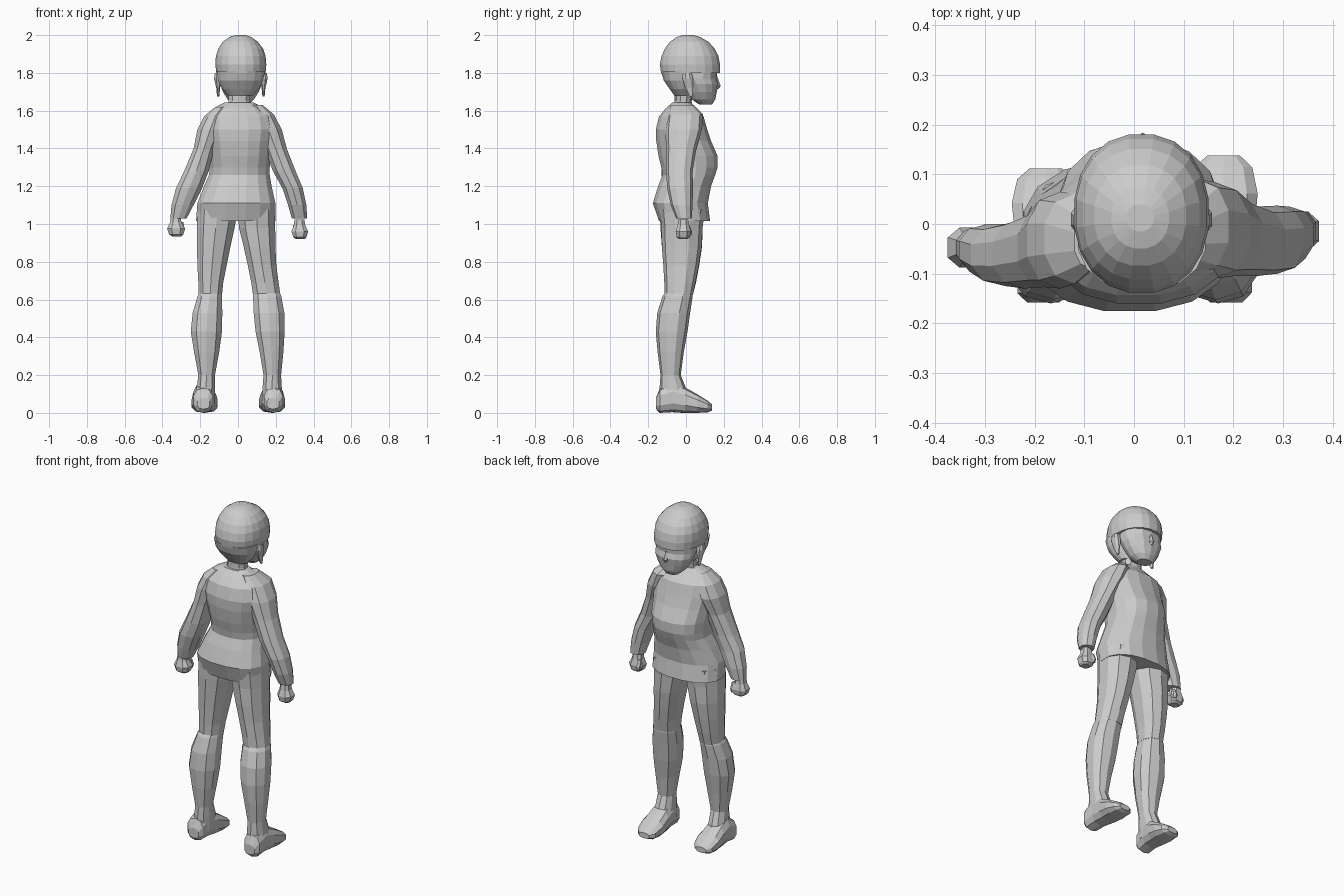
import bpy, bmesh, math


def loft(name, rings, n=10, axis='z', p=2.2, cap=True):
    """Skin rounded rings (t, x0, x1, u0, u1) stacked along z or y."""
    bm = bmesh.new()
    loops = []
    for t, x0, x1, u0, u1 in rings:
        loop = []
        for i in range(n):
            a = 2 * math.pi * (i + 0.5) / n
            c, s = math.cos(a), math.sin(a)
            c = math.copysign(abs(c) ** (2 / p), c)
            s = math.copysign(abs(s) ** (2 / p), s)
            x = (x0 + x1) / 2 + c * (x1 - x0) / 2 / math.cos(math.pi / n) ** (2 / p)
            u = (u0 + u1) / 2 + s * (u1 - u0) / 2
            loop.append(bm.verts.new((x, u, t) if axis == 'z' else (x, t, u)))
        loops.append(loop)
    for a, b in zip(loops, loops[1:]):
        for i in range(n):
            j = (i + 1) % n
            bm.faces.new((a[i], a[j], b[j], b[i]))
    if cap:
        bm.faces.new(loops[0])
        bm.faces.new(loops[-1])
    bmesh.ops.recalc_face_normals(bm, faces=bm.faces)
    me = bpy.data.meshes.new(name)
    bm.to_mesh(me)
    bm.free()
    ob = bpy.data.objects.new(name, me)
    bpy.context.collection.objects.link(ob)
    return ob


# Hair cap, with a fringe over the eyes
loft("hair_cap", [
    (2.0, -.015, .04, -.015, .04), (1.99, -.045, .07, -.05, .075),
    (1.965, -.08, .105, -.085, .12), (1.93, -.103, .132, -.113, .152),
    (1.89, -.117, .146, -.131, .173), (1.845, -.12, .15, -.14, .182),
    (1.80, -.115, .146, -.134, .182)], 20)
# Back hair tapering to the nape
loft("back_hair", [
    (1.81, -.113, .144, -.135, .08), (1.76, -.105, .132, -.119, .05),
    (1.715, -.085, .11, -.088, .035), (1.68, -.055, .078, -.062, .03)], 16)
# Face and jaw
loft("face", [
    (1.82, -.10, .132, -.03, .168), (1.77, -.10, .13, -.03, .162),
    (1.74, -.096, .126, -.01, .171), (1.70, -.08, .11, .01, .163),
    (1.66, -.055, .085, .03, .155), (1.633, -.025, .055, .07, .138)], 14)
loft("nose", [(1.78, .01, .022, .14, .166), (1.73, .003, .032, .14, .184),
              (1.715, .007, .028, .14, .172)], 6)

# Ears
for side, x in (("left", -.105), ("right", .135)):
    d = -.022 if x < 0 else .022
    lo, hi = min(x - d, x + d), max(x - d, x + d)
    loft(side + "_ear", [(1.675, x - .006, x + .006, .02, .035),
                         (1.72, lo + .012, hi - .012, -.005, .04),
                         (1.77, lo, hi, -.022, .04),
                         (1.80, lo + .005, hi - .005, -.015, .03)], 8)

# Neck
loft("neck", [(1.60, -.06, .07, -.07, .035), (1.65, -.05, .062, -.06, .03),
              (1.73, -.05, .07, -.06, .05)], 10)

# Shirt body
loft("shirt", [
    (1.642, -.075, .085, -.075, .03), (1.615, -.125, .135, -.105, .05),
    (1.57, -.165, .18, -.145, .095), (1.50, -.175, .195, -.162, .115),
    (1.44, -.165, .185, -.16, .135), (1.36, -.155, .175, -.148, .17),
    (1.30, -.15, .168, -.133, .17), (1.26, -.153, .168, -.126, .157),
    (1.20, -.18, .178, -.15, .135), (1.11, -.215, .198, -.178, .118),
    (1.015, -.222, .198, -.145, .13)], 16, p=2.3)

# Sleeves
loft("left_sleeve", [
    (1.62, -.12, -.05, -.09, .02), (1.57, -.18, -.06, -.12, .06),
    (1.50, -.215, -.08, -.13, .065), (1.40, -.235, -.125, -.127, .03),
    (1.28, -.285, -.155, -.13, .01), (1.19, -.328, -.19, -.125, .0),
    (1.10, -.352, -.235, -.105, .0), (1.03, -.358, -.272, -.085, -.008)])
loft("right_sleeve", [
    (1.63, .06, .13, -.08, .04), (1.58, .07, .19, -.10, .09),
    (1.50, .09, .232, -.11, .085), (1.40, .14, .258, -.105, .055),
    (1.28, .185, .305, -.105, .035), (1.19, .235, .343, -.10, .037),
    (1.10, .265, .362, -.08, .035), (1.03, .285, .366, -.052, .03)])

# Fists with thumbs
for side, x0, x1, y, z in (("left", -.375, -.28, -.045, 0), ("right", .283, .372, -.012, -.015)):
    m = (x0 + x1) / 2
    loft(side + "_hand", [(1.04 + z, m - .028, m + .024, y - .03, y + .025),
                          (1.01 + z, m - .032, m + .028, y - .034, y + .03),
                          (.975 + z, x0, x1, y - .045, y + .04),
                          (.945 + z, x0 + .01, x1 - .01, y - .04, y + .035),
                          (.935 + z, x0 + .025, x1 - .02, y - .025, y + .02)], 8, p=2.6)
    t = x1 - .02 if side == "left" else x0 + .02
    loft(side + "_thumb", [(1.01 + z, t - .012, t + .012, y + .005, y + .03),
                           (.975 + z, t - .014, t + .014, y + .015, y + .045),
                           (.955 + z, t - .01, t + .01, y + .015, y + .04)], 6)

# Trouser legs down to the knee
loft("left_thigh", [
    (1.08, -.215, .0, -.14, .10), (.98, -.218, -.018, -.135, .088),
    (.88, -.217, -.04, -.128, .085), (.78, -.215, -.06, -.12, .07),
    (.69, -.21, -.078, -.115, .053), (.62, -.208, -.085, -.113, .035)])
loft("right_thigh", [
    (1.08, .0, .195, -.14, .10), (.98, .005, .197, -.13, .088),
    (.88, .03, .198, -.128, .083), (.78, .052, .203, -.12, .068),
    (.69, .07, .215, -.115, .05), (.62, .08, .225, -.112, .035)])

# Boot shafts and ankles
loft("left_shin", [
    (.645, -.20, -.09, -.105, .03), (.615, -.215, -.085, -.125, .035),
    (.53, -.24, -.083, -.152, .022), (.43, -.25, -.085, -.16, .008),
    (.32, -.232, -.10, -.15, -.012), (.20, -.21, -.122, -.135, -.028),
    (.13, -.218, -.122, -.14, .0), (.05, -.23, -.125, -.15, .02)])
loft("right_shin", [
    (.645, .085, .218, -.105, .03), (.615, .08, .23, -.125, .035),
    (.53, .083, .245, -.152, .022), (.43, .093, .247, -.16, .008),
    (.32, .115, .24, -.15, -.012), (.20, .135, .228, -.135, -.028),
    (.13, .13, .232, -.14, .0), (.05, .125, .238, -.15, .02)])

# Feet, lofted from heel to toe
for side, s, dx, toe in (("left", -1, 0, .112), ("right", 1, .003, .138)):
    rings = []
    for f, a, b, z0, z1 in ((0, .15, .215, .02, .08), (.07, .135, .235, .0, .13),
                            (.3, .125, .235, .004, .16), (.52, .115, .24, .0, .135),
                            (.74, .108, .246, .0, .098), (.92, .118, .235, .003, .065),
                            (1, .145, .21, .012, .045)):
        xs = sorted((s * (a + dx), s * (b + dx)))
        rings.append((-.158 + f * (toe + .158), xs[0], xs[1], z0, z1))
    loft(side + "_foot", rings, 10, axis='y', p=2.6)
